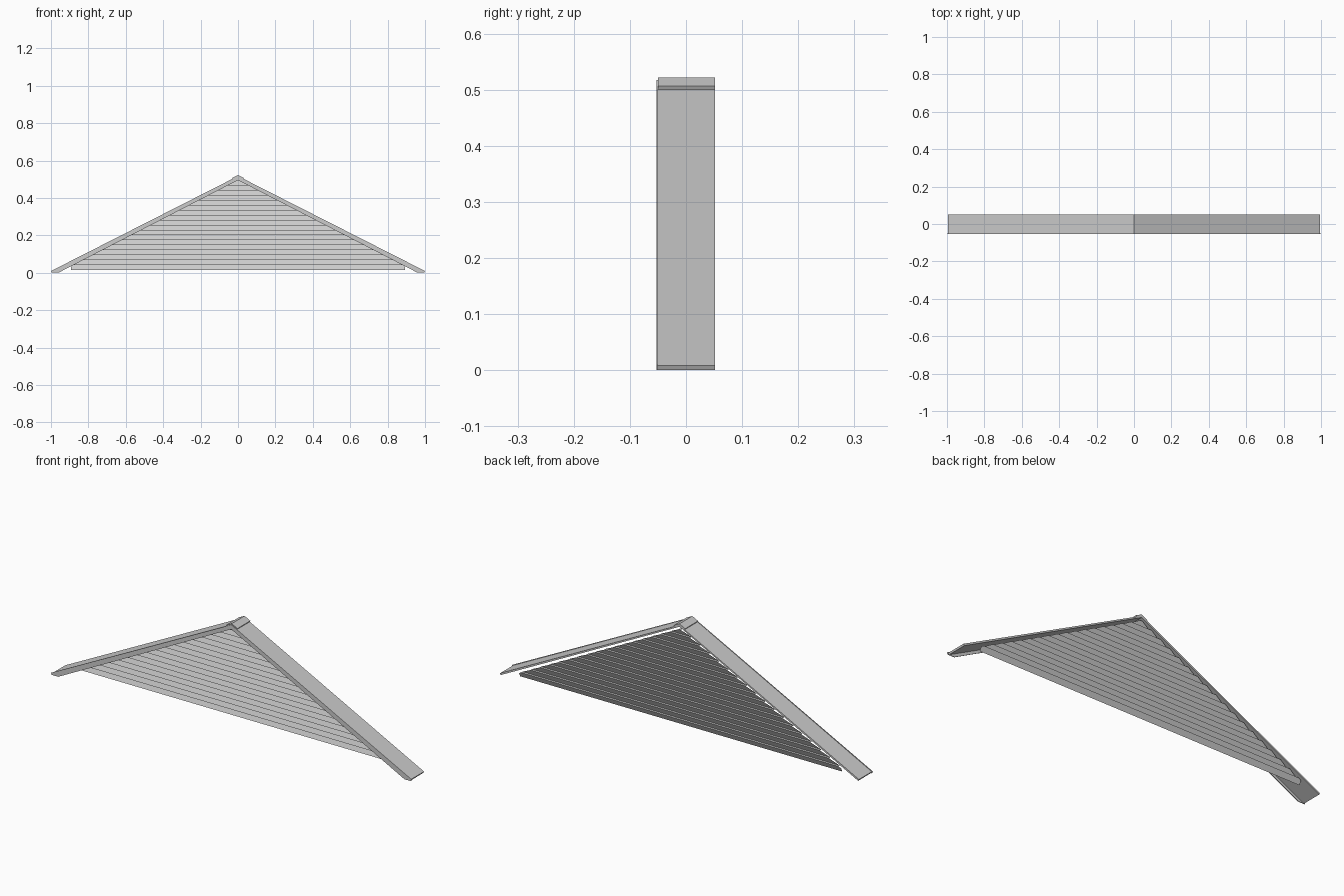
import bpy
import bmesh

cube = bpy.data.objects.get("Cube")
if cube:
    bpy.data.objects.remove(cube, do_unlink=True)

grey = bpy.data.materials.new("painted_grey")
grey.use_nodes = True
colour = (0.6, 0.6, 0.6, 1)
grey.diffuse_color = colour
grey.node_tree.nodes["Principled BSDF"].inputs["Base Color"].default_value = colour


def finish(name, bm):
    mesh = bpy.data.meshes.new(name)
    bm.to_mesh(mesh)
    bm.free()
    mesh.materials.append(grey)
    obj = bpy.data.objects.new(name, mesh)
    bpy.context.collection.objects.link(obj)
    return obj


def extruded(name, profile, y0, y1):
    """Solid made from an x-z outline pushed from y0 to y1."""
    bm = bmesh.new()
    face = bm.faces.new([bm.verts.new((x, y0, z)) for x, z in profile])
    moved = bmesh.ops.extrude_face_region(bm, geom=[face])["geom"]
    verts = [v for v in moved if isinstance(v, bmesh.types.BMVert)]
    bmesh.ops.translate(bm, verts=verts, vec=(0, y1 - y0, 0))
    bmesh.ops.recalc_face_normals(bm, faces=bm.faces[:])
    return finish(name, bm)


def chevron(half):
    """Complete a right-hand outline, given top apex to bottom apex."""
    return half + [(-x, z) for x, z in reversed(half[1:-1])]


FRONT, BACK = -0.05, 0.052

# Thin sloping roof sheets, ridge cap and hanging front trim
extruded("roof_sheets", chevron([(0, 0.515), (0.995, 0.008), (0.991, 0), (0, 0.507)]), FRONT, BACK)
extruded("ridge_cap", chevron([(0, 0.522), (0.032, 0.506), (0.029, 0.5), (0, 0.515)]), FRONT, BACK)
extruded("front_trim", chevron([(0, 0.517), (1, 0.009), (0.996, 0), (0.96, 0), (0, 0.495)]),
         FRONT - 0.003, FRONT)

# Lapped siding: each board leans back, with a ledge to the next one
BASE, APEX, PITCH = 0.015, 0.495, 0.0265
BOARD_FRONT, BOARD_BACK = 0.038, 0.05


def half_width(z):
    return min(0.893, max(0, (APEX - z) * 0.96 / APEX))


bm = bmesh.new()


def row(y, z):
    w = half_width(z)
    return [bm.verts.new((x, y, z)) for x in (-w, w)]


z = BASE
last_top = None
while z < APEX:
    top = min(z + PITCH, APEX)
    levels = [z, top]
    corner = APEX * (1 - 0.893 / 0.96)
    if z < corner < top:
        levels.insert(1, corner)
    rows = [row(BOARD_FRONT + (BOARD_BACK - BOARD_FRONT) * (h - z) / PITCH, h) for h in levels]
    if last_top:
        rows.insert(0, last_top)
    for a, b in zip(rows, rows[1:]):
        bm.faces.new((a[0], a[1], b[1], b[0]))
    last_top = rows[-1]
    z = top
bmesh.ops.remove_doubles(bm, verts=bm.verts[:], dist=0.0001)
finish("lapped_siding", bm)
